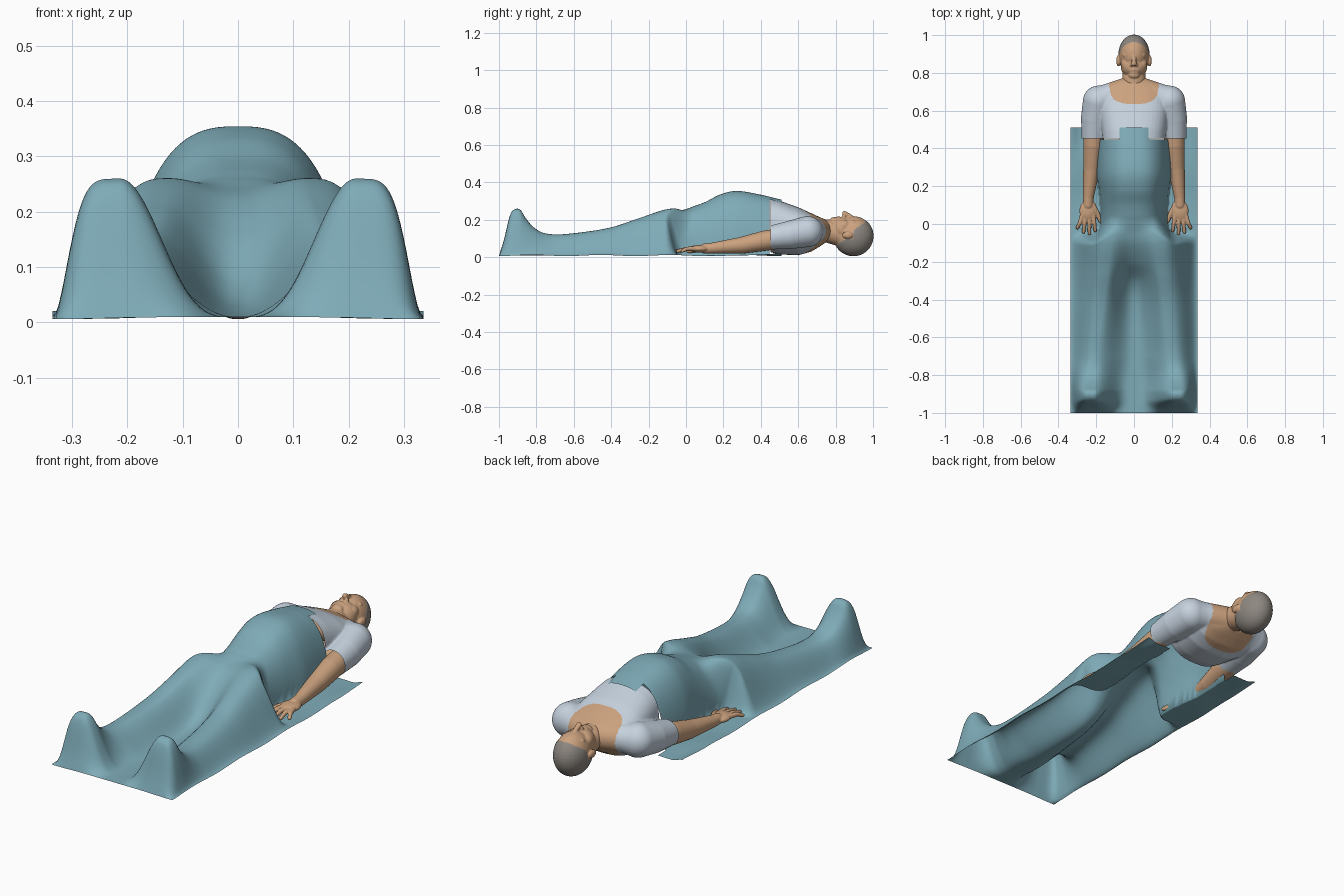
import bpy, bmesh, math
from mathutils import Vector, Matrix

if "Cube" in bpy.data.objects:
    bpy.data.objects.remove(bpy.data.objects["Cube"])


def material(name, rgb):
    m = bpy.data.materials.new(name)
    m.use_nodes = True
    col = (*rgb, 1)
    m.diffuse_color = col
    bsdf = m.node_tree.nodes["Principled BSDF"]
    bsdf.inputs["Base Color"].default_value = col
    bsdf.inputs["Roughness"].default_value = 0.8
    return m


BLANKET = material("teal blanket", (0.21, 0.41, 0.48))
SHIRT = material("pale shirt", (0.56, 0.64, 0.73))
SKIN = material("skin", (0.60, 0.36, 0.21))
HAIR = material("grey hair", (0.27, 0.245, 0.22))


def curve(pts, v):
    """Smooth interpolation through (position, value) pairs."""
    if v <= pts[0][0]:
        return pts[0][1]
    if v >= pts[-1][0]:
        return pts[-1][1]
    i = next(k for k in range(len(pts) - 1) if v <= pts[k + 1][0])

    def slope(k):
        a, b = pts[max(k - 1, 0)], pts[min(k + 1, len(pts) - 1)]
        return (b[1] - a[1]) / (b[0] - a[0])
    (x0, y0), (x1, y1) = pts[i], pts[i + 1]
    w = x1 - x0
    t = (v - x0) / w
    return ((2*t**3 - 3*t*t + 1) * y0 + (t**3 - 2*t*t + t) * w * slope(i)
            + (3*t*t - 2*t**3) * y1 + (t**3 - t*t) * w * slope(i + 1))


def smoothstep(a, b, v):
    t = min(max((v - a) / (b - a), 0), 1)
    return t * t * (3 - 2 * t)


def finish(name, bm, mats):
    me = bpy.data.meshes.new(name)
    bm.to_mesh(me)
    bm.free()
    for m in mats:
        me.materials.append(m)
    me.polygons.foreach_set("use_smooth", [True] * len(me.polygons))
    ob = bpy.data.objects.new(name, me)
    bpy.context.collection.objects.link(ob)
    return ob


def ball(bm, c, r):
    bmesh.ops.create_uvsphere(bm, u_segments=32, v_segments=20, radius=1,
                              matrix=Matrix.LocRotScale(Vector(c), None, Vector(r)))


def limb(bm, *joints):
    """Chain of round tapered links; each joint is (x, y, z, radius)."""
    for j in joints:
        ball(bm, j[:3], (j[3],) * 3)
    for a, b in zip(joints, joints[1:]):
        p, q = Vector(a[:3]), Vector(b[:3])
        rot = (q - p).to_track_quat('Z', 'Y')
        bmesh.ops.create_cone(bm, cap_ends=True, segments=32, radius1=a[3], radius2=b[3],
                              depth=(q - p).length,
                              matrix=Matrix.LocRotScale((p + q) / 2, rot, None))


def fuse(bm, voxel, smooth):
    """Merge overlapping solids into one smooth skin."""
    ob = finish("fusing", bm, [])
    mod = ob.modifiers.new("remesh", 'REMESH')
    mod.mode = 'VOXEL'
    mod.voxel_size = voxel
    mod = ob.modifiers.new("smooth", 'SMOOTH')
    mod.iterations = smooth
    dg = bpy.context.evaluated_depsgraph_get()
    me = bpy.data.meshes.new_from_object(ob.evaluated_get(dg))
    out = bmesh.new()
    out.from_mesh(me)
    old = ob.data
    bpy.data.objects.remove(ob)
    bpy.data.meshes.remove(old)
    bpy.data.meshes.remove(me)
    return out


# Blanket: a single draped sheet
EDGE = 0.335
LEG_TOP = [(-1, 0), (-.975, .08), (-.94, .22), (-.915, .249), (-.885, .245), (-.86, .205),
           (-.82, .155), (-.77, .122), (-.7, .112), (-.6, .12), (-.4, .15), (-.25, .2),
           (-.1, .248), (0, .25)]
LEG_X = [(-1, .215), (-.85, .21), (-.6, .185), (-.3, .145), (-.1, .125)]
VALLEY = [(-1, 0), (-.6, .003), (-.4, .02), (-.3, .06), (-.2, .15), (-.1, .215), (0, .245)]
TORSO_TOP = [(-.1, .235), (0, .252), (.1, .285), (.18, .325), (.27, .345), (.4, .325), (.51, .298)]
TORSO_W = [(-.1, .2), (.02, .178), (.15, .185), (.27, .2), (.51, .188)]


def drape(x, y):
    a = abs(x)
    cx, top, mid = curve(LEG_X, y), curve(LEG_TOP, y), curve(VALLEY, y)
    foot = 1 - smoothstep(-.87, -.7, y)
    if a > cx:
        t = min((a - cx) / (EDGE - cx), 1) ** (1.5 + .8 * foot)
        legs = top * (1 + math.cos(math.pi * t)) / 2
    else:
        f = ((1 + math.cos(math.pi * (cx - a) / cx)) / 2) ** (1.15 + .65 * foot)
        legs = mid + (top - mid) * f
    # The lap runs further up the body than the sides, which drop behind the hands
    lap = .09 * (1 - smoothstep(.1, .23, a))
    s = smoothstep(-.11 + lap * .6, -.04 + lap, y)
    body = curve(TORSO_TOP, y) * max(0, 1 - (a / curve(TORSO_W, y)) ** 2.7) ** .5
    lift = .014 * smoothstep(.28, EDGE, a) * smoothstep(.3, .51, y)
    ripple = .003 * math.sin(17 * y + 9 * a)
    return .009 + legs * (1 - s) + (body + lift) * s + ripple * smoothstep(.1, .3, a)


bm = bmesh.new()
bmesh.ops.create_grid(bm, x_segments=130, y_segments=190, size=1)
for v in bm.verts:
    v.co.x *= EDGE
    v.co.y = -.245 + v.co.y * .755
    v.co.z = drape(v.co.x, v.co.y)
gone = [f for f in bm.faces if f.calc_center_median().y > .45
        and .075 < abs(f.calc_center_median().x) < .2]
bmesh.ops.delete(bm, geom=gone, context='FACES')
finish("blanket", bm, [BLANKET])

# Shirt: lofted chest with two sleeves, skin inside the neckline
CHEST = [(.40, .16, .04, .322), (.5, .172, .015, .302), (.6, .185, .01, .267),
         (.67, .185, .03, .235), (.72, .15, .06, .212), (.75, .08, .08, .2)]
bm = bmesh.new()
rings = []
for y, w, lo, hi in CHEST:
    ring = []
    for k in range(40):
        c, s = math.cos(k * math.tau / 40), math.sin(k * math.tau / 40)
        ring.append(bm.verts.new((w * math.copysign(abs(c) ** .8, c), y,
                                  (lo + hi) / 2 + (hi - lo) / 2 * math.copysign(abs(s) ** .8, s))))
    rings.append(ring)
for r0, r1 in zip(rings, rings[1:]):
    for k in range(40):
        n = (k + 1) % 40
        bm.faces.new((r0[k], r0[n], r1[n], r1[k]))
bm.faces.new(rings[0])
bm.faces.new(rings[-1])
bmesh.ops.recalc_face_normals(bm, faces=bm.faces)
for s in (-1, 1):
    limb(bm, (s * .04, .71, .14, .066), (s * .13, .675, .14, .07), (s * .188, .65, .137, .083),
         (s * .205, .56, .12, .076), (s * .217, .42, .1, .06))
bm = fuse(bm, .005, 10)
bmesh.ops.bisect_plane(bm, geom=bm.verts[:] + bm.edges[:] + bm.faces[:],
                       plane_co=(0, .452, 0), plane_no=(0, 1, 0), clear_inner=True)
for f in bm.faces:
    c = f.calc_center_median()
    f.material_index = int((abs(c.x) / .13) ** 3 + (max(.745 - c.y, 0) / .11) ** 3 < 1)
finish("shirt", bm, [SHIRT, SKIN])

# Arms and hands
for s, side in ((1, "left"), (-1, "right")):
    bm = bmesh.new()
    limb(bm, (s * .207, .58, .112, .054), (s * .215, .42, .088, .054),
         (s * .224, .3, .064, .045), (s * .242, .14, .048, .029), (s * .243, .1, .046, .027))
    ball(bm, (s * .245, .07, .045), (.044, .055, .02))
    for x0, x1, y1 in ((.216, .205, -.035), (.236, .236, -.05),
                       (.256, .267, -.043), (.273, .3, -.02)):
        limb(bm, (s * x0, .05, .046, .0125), (s * (x0 + x1) / 2, .005, .045, .011),
             (s * x1, y1, .033, .009))
    limb(bm, (s * .22, .1, .042, .017), (s * .192, .05, .038, .013), (s * .176, .012, .032, .01))
    finish(side + "_arm", fuse(bm, .003, 4), [SKIN])

# Head with facial features, neck and ears
bm = bmesh.new()
ball(bm, (0, .895, .113), (.081, .106, .106))
ball(bm, (0, .832, .15), (.07, .06, .066))
ball(bm, (0, .788, .192), (.03, .02, .022))
limb(bm, (0, .69, .14, .064), (0, .76, .14, .062), (0, .84, .115, .062))
limb(bm, (0, .888, .212, .011), (0, .848, .235, .013))
limb(bm, (-.022, .815, .205, .007), (0, .816, .212, .008), (.022, .815, .205, .007))
limb(bm, (-.018, .803, .203, .007), (0, .802, .209, .008), (.018, .803, .203, .007))
for s in (-1, 1):
    ball(bm, (s * .012, .844, .218), (.01, .01, .011))
    limb(bm, (s * .016, .896, .206, .01), (s * .05, .894, .187, .011))
    ball(bm, (s * .031, .875, .194), (.015, .009, .012))
    ball(bm, (s * .038, .845, .168), (.032, .036, .032))
    ball(bm, (s * .082, .864, .118), (.012, .03, .019))
bm = fuse(bm, .0035, 5)

HAIRLINE = [(0, .79), (.06, .8), (.09, .84), (.11, .885), (.15, .905), (.18, .945),
            (.2, .972), (.21, 1)]
for f in bm.faces:
    c = f.calc_center_median()
    ear = abs(c.x) > .08 and c.y < .895 and c.z > .098
    f.material_index = int(not ear and c.y > curve(HAIRLINE, c.z))
# Raise the hair slightly off the scalp
for v in {v for f in bm.faces if f.material_index for v in f.verts}:
    if all(f.material_index for f in v.link_faces):
        v.co += v.normal * .002
finish("head", bm, [SKIN, HAIR])
